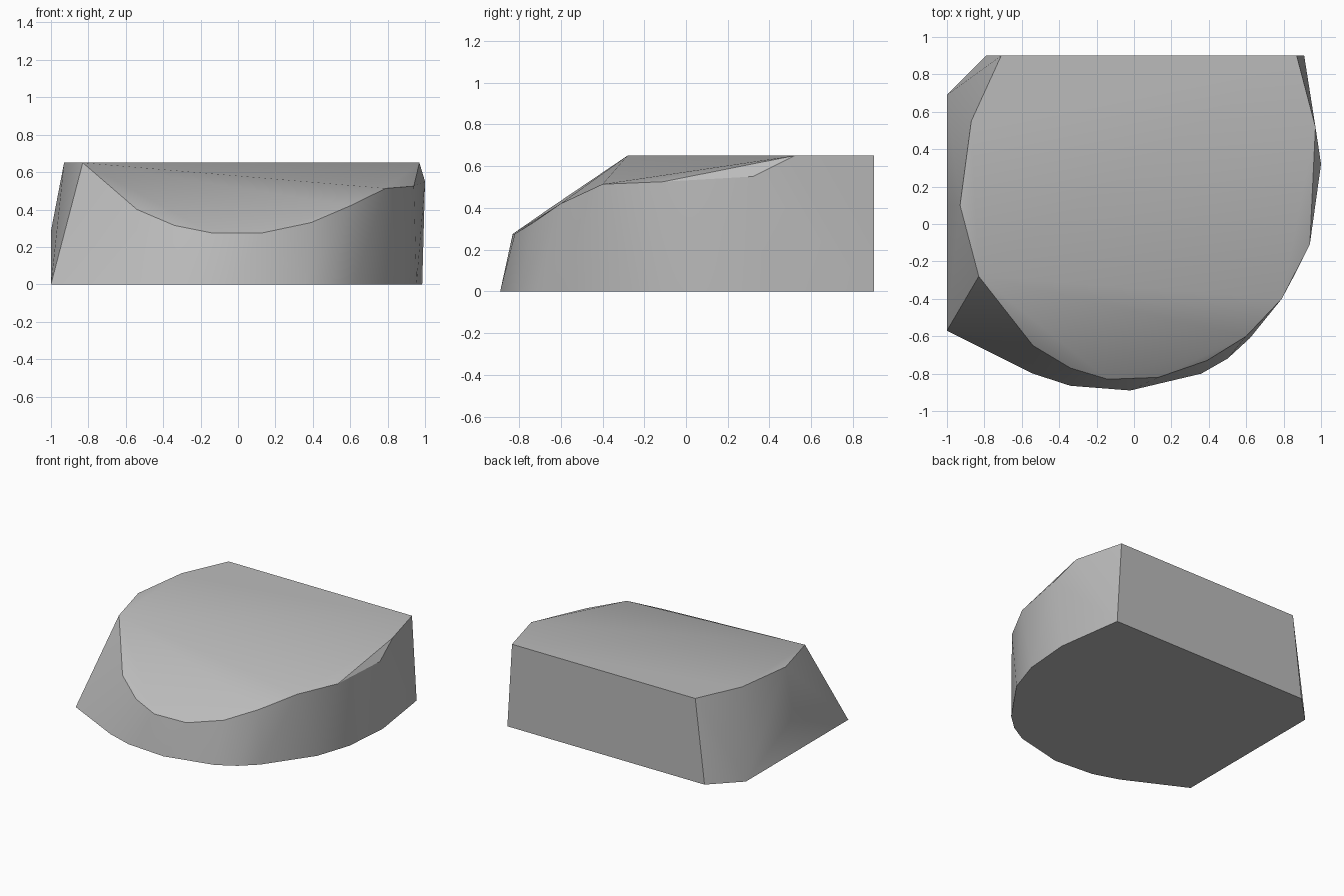
import bpy
import bmesh
import math

default_cube = bpy.data.objects.get("Cube")
if default_cube:
    bpy.data.objects.remove(default_cube, do_unlink=True)

TOP = .65


def make_material(name, colour):
    material = bpy.data.materials.new(name)
    material.use_nodes = True
    material.diffuse_color = colour
    material.node_tree.nodes["Principled BSDF"].inputs["Base Color"].default_value = colour
    return material


def hull_object(name, points, material):
    """Wrap the points in a convex solid with smooth sides and sharp rims."""
    bm = bmesh.new()
    for point in points:
        bm.verts.new(point)
    hull = bmesh.ops.convex_hull(bm, input=bm.verts[:])
    loose = [v for v in bm.verts if not v.link_faces]
    bmesh.ops.delete(bm, geom=loose, context="VERTS")
    # merge the flat triangles of the base, back and top
    bmesh.ops.dissolve_limit(bm, angle_limit=math.radians(.5),
                             verts=bm.verts[:], edges=bm.edges[:])
    bmesh.ops.recalc_face_normals(bm, faces=bm.faces[:])
    mesh = bpy.data.meshes.new(name)
    bm.to_mesh(mesh)
    bm.free()
    mesh.materials.append(material)
    obj = bpy.data.objects.new(name, mesh)
    bpy.context.collection.objects.link(obj)
    bpy.ops.object.select_all(action="DESELECT")
    obj.select_set(True)
    bpy.context.view_layer.objects.active = obj
    bpy.ops.object.shade_smooth_by_angle(angle=math.radians(30))
    return obj


# Footprint on the ground
footprint = [(-1, -.57), (-.54, -.8), (-.34, -.865), (-.02, -.89),
             (.36, -.8), (.5, -.72), (.62, -.61), (.865, -.26),
             (.955, .01), (.985, .38), (.91, .9), (-.79, .9), (-1, .69)]

# Level plateau at the top
plateau = [(-.71, .9), (-.87, .55), (-.93, .1),
           (-.83, -.28), (.97, .52), (.87, .9)]

# Lower rim of the slanted front
sloped_rim = [(-.54, -.65, .4), (-.34, -.77, .315), (-.14, -.83, .275),
              (.13, -.82, .275), (.39, -.73, .33), (.6, -.6, .42),
              (.79, -.4, .513), (.94, -.11, .525)]

# Slight swell on each side wall
side_swell = [(1, .32, .55), (-1, .1, .285)]

grey = make_material("plain grey", (.5, .5, .5, 1))
points = [(x, y, 0) for x, y in footprint]
points += [(x, y, TOP) for x, y in plateau]
points += sloped_rim + side_swell
hull_object("sloped_block", points, grey)
